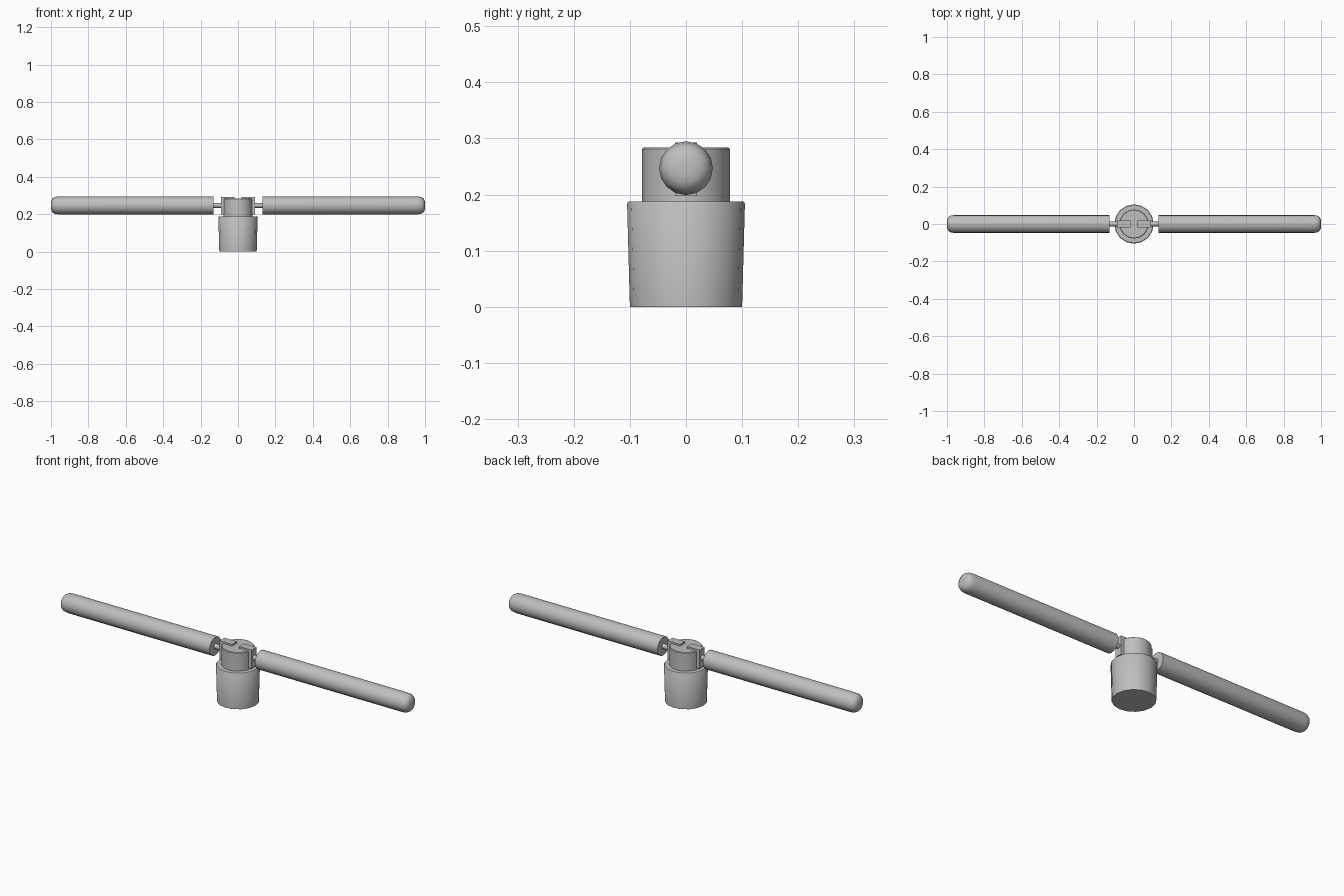
import bpy, math
from mathutils import Matrix

cube = bpy.data.objects.get("Cube")
if cube:
    bpy.data.objects.remove(cube)

grey = bpy.data.materials.new("light grey")
grey.use_nodes = True
COLOUR = (0.52, 0.52, 0.52, 1)
grey.diffuse_color = COLOUR
grey.node_tree.nodes["Principled BSDF"].inputs["Base Color"].default_value = COLOUR


def finish(ob, name):
    ob.name = name
    ob.data.materials.append(grey)
    bpy.ops.object.select_all(action="DESELECT")
    ob.select_set(True)
    bpy.context.view_layer.objects.active = ob
    bpy.ops.object.shade_smooth_by_angle(angle=math.radians(40))
    return ob


def lathe(name, profile, sides):
    """Closed solid turned about z from (radius, height) points."""
    verts, faces = [], []
    for r, z in profile:
        for i in range(sides):
            a = 2 * math.pi * i / sides
            verts.append((r * math.cos(a), r * math.sin(a), z))
    for k in range(len(profile) - 1):
        for i in range(sides):
            j = (i + 1) % sides
            a, b = k * sides, (k + 1) * sides
            faces.append((a + i, a + j, b + j, b + i))
    faces.append(tuple(reversed(range(sides))))
    faces.append(tuple(range(len(verts) - sides, len(verts))))
    me = bpy.data.meshes.new(name)
    me.from_pydata(verts, [], faces)
    ob = bpy.data.objects.new(name, me)
    bpy.context.collection.objects.link(ob)
    return finish(ob, name)


def box(name, lo, hi):
    bpy.ops.mesh.primitive_cube_add(size=1)
    ob = bpy.context.object
    size = [h - l for l, h in zip(lo, hi)]
    mid = [(h + l) / 2 for l, h in zip(lo, hi)]
    ob.data.transform(Matrix.Translation(mid) @ Matrix.Diagonal((*size, 1)))
    return finish(ob, name)


# Tapered socket and the narrower hub above it
lathe("socket", [(0.1, 0), (0.105, 0.184), (0.102, 0.188)], 16)
lathe("hub", [(0.078, 0.18), (0.078, 0.281), (0.075, 0.284)], 16)

# Mirrored arms, each with a clip let into the hub and a thin pin
AXIS = 0.247
for side, s in (("left", 1), ("right", -1)):
    turn = Matrix.Translation((0, 0, AXIS)) @ Matrix.Rotation(s * math.pi / 2, 4, "Y")
    xs = sorted((s * 0.02, s * 0.092))
    box(side + "_clip", (xs[0], -0.02, 0.197), (xs[1], 0.02, 0.293))
    pin = lathe(side + "_pin", [(0.013, 0.085), (0.013, 0.135)], 12)
    arm = lathe(side + "_arm", [(0.048, 0.13), (0.048, 0.96), (0.045, 0.979),
                                (0.038, 0.991), (0.026, 0.998), (0.012, 1.0)], 16)
    for ob in (pin, arm):
        ob.data.transform(turn)
